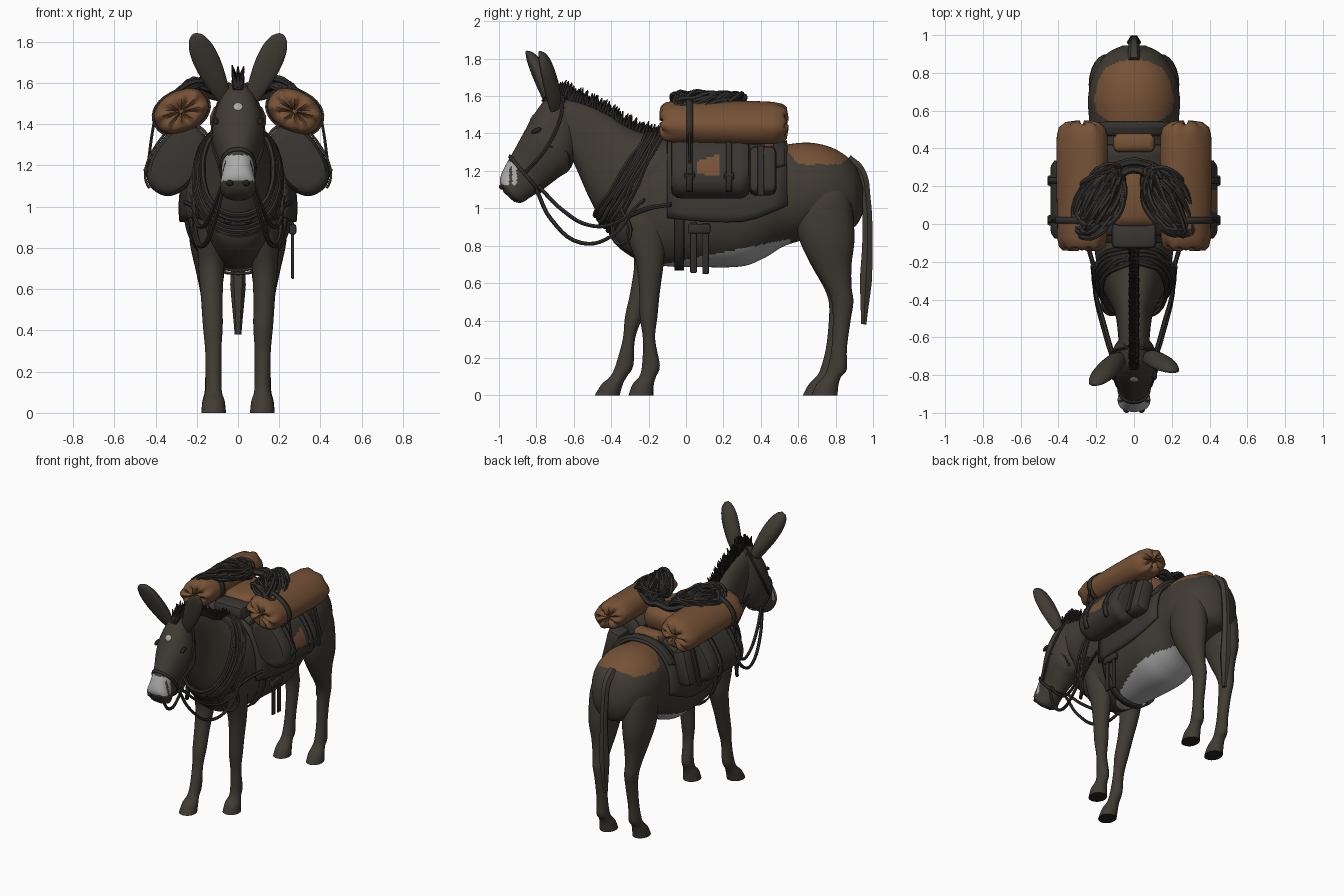
import bpy, bmesh, math, random
from mathutils import Vector, Matrix, Euler

if "Cube" in bpy.data.objects:
    bpy.data.objects.remove(bpy.data.objects["Cube"])

random.seed(4)
V = Vector


def mat(name, r, g, b):
    m = bpy.data.materials.new(name)
    m.diffuse_color = (r, g, b, 1)
    m.use_nodes = True
    m.node_tree.nodes["Principled BSDF"].inputs["Base Color"].default_value = m.diffuse_color
    return m


FUR = mat("dark_fur", .052, .044, .034)
PACK = mat("pack_cloth", .042, .038, .032)
STRAP = mat("strap_leather", .032, .029, .026)
BROWN = mat("brown_canvas", .180, .084, .037)
PALE = mat("pale_fur", .40, .40, .40)
MANE = mat("mane_black", .018, .016, .014)


def finish(name, me, mats, angle=45):
    o = bpy.data.objects.new(name, me)
    bpy.context.collection.objects.link(o)
    for m in mats:
        me.materials.append(m)
    me.shade_smooth()
    me.set_sharp_from_angle(angle=math.radians(angle))
    return o


def smooth(st, sub):
    """Catmull-Rom interpolation of station tuples."""
    out, n = [], len(st)
    for i in range(n - 1):
        a, b, c, d = [V(st[min(max(i + k, 0), n - 1)]) for k in (-1, 0, 1, 2)]
        for j in range(sub):
            t = j / sub
            out.append(.5 * (2*b + (c-a)*t + (2*a - 5*b + 4*c - d)*t*t + (3*b - a - 3*c + d)*t**3))
    return out + [V(st[-1])]


def ring(c, u, v, n=32, e=.9, a0=0, a1=360):
    """Super-ellipse points; angle 0 points along v, 90 along u."""
    full = a1 - a0 >= 360
    pts = []
    for i in range(n if full else n + 1):
        a = math.radians(a0 + (a1 - a0) * i / n)
        s, k = math.sin(a), math.cos(a)
        pts.append(c + u * math.copysign(abs(s)**e, s) + v * math.copysign(abs(k)**e, k))
    return pts


def loft(name, rings, mats, rule=None, sheet=0, closed=True, angle=45):
    """Skin rings; sheet > 0 makes an uncapped shell of that thickness."""
    n = len(rings[0])
    verts = [p for r in rings for p in r]
    faces = [(i*n + j, i*n + (j+1) % n, (i+1)*n + (j+1) % n, (i+1)*n + j)
             for i in range(len(rings) - 1) for j in range(n if closed else n - 1)]
    if not sheet:
        faces += [tuple(range(n))[::-1], tuple(range((len(rings)-1)*n, len(rings)*n))]
    me = bpy.data.meshes.new(name)
    me.from_pydata(verts, [], faces)
    bm = bmesh.new()
    bm.from_mesh(me)
    bmesh.ops.recalc_face_normals(bm, faces=bm.faces)
    bm.to_mesh(me)
    bm.free()
    o = finish(name, me, mats, angle)
    if rule:
        for p in me.polygons:
            p.material_index = rule(p.center, p.normal)
    if sheet:
        m = o.modifiers.new("thickness", 'SOLIDIFY')
        m.thickness, m.offset = sheet, 0
    return o


def section(s, scale=1, **k):
    """Ring from (top y, top z, bottom y, bottom z, half width, centre x)."""
    t, b = V((s[5], s[0], s[1])), V((s[5], s[2], s[3]))
    return ring((t+b)/2, V((s[4]*scale, 0, 0)), (t-b)/2*scale, **k)


def tubes(name, paths, r, m, closed=False, radii=None, res=5):
    cu = bpy.data.curves.new(name, 'CURVE')
    cu.dimensions, cu.bevel_depth, cu.bevel_resolution = '3D', r, 1
    cu.resolution_u, cu.use_fill_caps = res, True
    for path in paths:
        sp = cu.splines.new('BEZIER')
        sp.bezier_points.add(len(path) - 1)
        sp.use_cyclic_u = closed
        for i, (bp, p) in enumerate(zip(sp.bezier_points, path)):
            bp.co, bp.handle_left_type, bp.handle_right_type = p, 'AUTO', 'AUTO'
            bp.radius = radii[i] if radii else 1
    tmp = bpy.data.objects.new("tmp", cu)
    me = bpy.data.meshes.new_from_object(tmp)
    bpy.data.objects.remove(tmp)
    me.materials.clear()
    return finish(name, me, [m])


def solid(name, loc, size, m, rot=(0, 0, 0), ball=False, bevel=.01):
    bm = bmesh.new()
    if ball:
        bmesh.ops.create_uvsphere(bm, u_segments=16, v_segments=10, radius=.5)
    else:
        bmesh.ops.create_cube(bm, size=1)
    bm.transform(Matrix.LocRotScale(V(loc), Euler(rot), V(size)))
    if not ball:
        bmesh.ops.bevel(bm, geom=bm.edges[:], offset=bevel, segments=2, affect='EDGES', profile=.5)
    me = bpy.data.meshes.new(name)
    bm.to_mesh(me)
    bm.free()
    return finish(name, me, [m])


# Torso with brown rump patch and pale belly
T = [(-.43, 1.06, .92, .07), (-.38, 1.2, .81, .15), (-.25, 1.33, .72, .19), (-.1, 1.35, .69, .215),
     (.1, 1.31, .685, .25), (.3, 1.30, .69, .265), (.42, 1.315, .735, .255), (.53, 1.34, .80, .238),
     (.67, 1.35, .84, .243), (.8, 1.315, .87, .212), (.9, 1.235, .90, .145), (.945, 1.12, .97, .06)]
torso = smooth([(y, t, y, b, w, 0) for y, t, b, w in T], 14)


def torso_rule(c, n):
    if c.z > 1.235 and (c.x/.23)**2 + ((c.y - .69)/.18)**2 < 1:
        return 1
    return 2 if -.16 < c.y < .56 and c.z < .725 + .2*c.y else 0


loft("torso", [section(s, n=128, e=.95) for s in torso], [FUR, BROWN, PALE], torso_rule)


def torso_at(y):
    for a, b in zip(torso, torso[1:]):
        if a[0] <= y <= b[0]:
            return a.lerp(b, (y - a[0]) / (b[0] - a[0]))


# Neck and head
NECK = [(-.70, 1.59, -.64, 1.32, .08, 0), (-.57, 1.57, -.59, 1.22, .085, 0), (-.43, 1.51, -.52, 1.06, .10, 0),
        (-.30, 1.43, -.46, .95, .14, 0), (-.15, 1.38, -.38, .84, .185, 0), (.02, 1.33, -.2, .78, .19, 0)]
loft("neck", [section(s) for s in smooth(NECK, 5)], [FUR])
HEAD = [(-.66, 1.61, -.58, 1.42, .06, 0), (-.75, 1.58, -.585, 1.31, .10, 0), (-.82, 1.49, -.62, 1.21, .125, 0),
        (-.87, 1.40, -.68, 1.165, .115, 0), (-.925, 1.30, -.76, 1.105, .085, 0), (-.97, 1.22, -.83, 1.06, .08, 0),
        (-.995, 1.15, -.88, 1.03, .085, 0), (-.975, 1.085, -.92, 1.035, .05, 0)]
head = smooth(HEAD, 10)
loft("head", [section(s, n=64) for s in head], [FUR, PALE],
     lambda c, n: int(1.125 < c.z < 1.25 and c.y < -.905 and not (abs(c.x) > .06 and -.945 < c.y < -.93)))
solid("forehead_spot", (0, -.822, 1.485), (.045, .045, .012), PALE, (.98, 0, 0), ball=True)
for s in (1, -1):
    solid("eye", (s*.108, -.80, 1.415), (.03, .06, .025), MANE, (.4, 0, 0), ball=True)
    solid("nostril", (s*.04, -.985, 1.115), (.035, .03, .03), MANE, ball=True)

# Cupped ears
for s, ty in ((1, -.77), (-1, -.84)):
    base, tip = V((s*.07, -.70, 1.53)), V((s*.212, ty, 1.835))
    ax = (tip - base).normalized()
    u = V((0, 1, 0)).cross(ax).normalized()
    v = ax.cross(u)
    rings = []
    for t, w, d in smooth([(0, .035, .04), (.2, .05, .062), (.5, .063, .064), (.75, .06, .055), (.92, .042, .037), (1, .015, .012)], 4):
        r = ring(base.lerp(tip, t), u*w, v*d, n=20, e=1)
        c = base.lerp(tip, t)
        for p in r:  # push the front side inward to make a hollow
            f = (p - c).dot(V((0, -1, 0)))
            if f > 0:
                p.y += f*.75
        rings.append([p - V((0, .015, 0)) for p in r])
    loft("ear", rings, [FUR], angle=70)

# Legs: (front y, back y, z, x, half width), sheared for the stance
FORE = [(-.33, -.12, 1.08, .12, .05), (-.34, -.10, .95, .125, .07), (-.31, -.11, .83, .128, .07),
        (-.265, -.12, .7, .13, .062), (-.25, -.14, .55, .127, .052), (-.247, -.153, .42, .122, .048),
        (-.23, -.165, .3, .12, .039), (-.235, -.14, .16, .118, .039), (-.25, -.16, .1, .118, .04),
        (-.285, -.172, .06, .118, .053), (-.308, -.175, 0, .118, .06)]
HIND = [(.68, .82, 1.2, .10, .07), (.60, .875, 1.08, .125, .105), (.58, .895, .95, .135, .105), (.61, .90, .82, .14, .093),
        (.67, .885, .7, .135, .072), (.745, .885, .58, .13, .052), (.778, .895, .5, .125, .046),
        (.785, .88, .4, .12, .04), (.778, .86, .25, .12, .037), (.755, .86, .14, .12, .04),
        (.735, .83, .1, .12, .042), (.695, .815, .055, .12, .053), (.67, .81, 0, .12, .058)]
for s in (1, -1):
    for name, st, sh in (("front_leg", FORE, -.18), ("hind_leg", HIND, -.045)):
        rs = []
        for f, b, z, x, w in smooth(st, 4):
            d = sh * max(0, 1 - z/.75) if s < 0 else 0
            rs.append(section((f+d, z, b+d, z, w, s*x), n=24, e=1))
        loft(name, rs, [FUR, MANE], lambda c, n: int(n.z < -.9 and c.z < .01))

# Tail and mane
tubes("tail", [[(0, .86, 1.26), (0, .93, 1.2), (0, .962, 1.05), (0, .97, .85), (0, .962, .62), (0, .95, .38)]],
      .036, FUR, radii=[1, .85, .8, .85, 1.05, .45])
bm = bmesh.new()
CREST = smooth([(-.74, 1.585), (-.66, 1.615), (-.55, 1.565), (-.43, 1.505), (-.3, 1.425), (-.15, 1.375)], 9)
for y, z in CREST:
    for k in (-1, 0, 1):
        h = random.uniform(.06, .11)
        bmesh.ops.create_cone(bm, cap_ends=True, segments=5, radius1=.022, radius2=.003, depth=h,
                              matrix=Matrix.Translation((k*.016, y, z + h*.2)) @
                              Euler((random.uniform(-.5, .1), k*.25, 0)).to_matrix().to_4x4())
me = bpy.data.meshes.new("mane")
bm.to_mesh(me)
bm.free()
finish("mane", me, [MANE])

# Saddle blanket, girth and arched pads fitted to the torso
def wrap(name, y0, y1, scale, a, thick, m, steps=8):
    loft(name, [section(torso_at(y0 + (y1-y0)*i/steps), scale, n=32, a0=-a, a1=a) for i in range(steps + 1)],
         [m], sheet=thick, closed=a >= 180)


wrap("blanket", -.1, .54, 1.05, 100, .02, PACK)
wrap("saddle_pad", -.06, .42, 1.11, 70, .03, PACK)
wrap("cantle", .47, .53, 1.09, 60, .04, STRAP, 3)
wrap("girth", -.06, -.01, 1.04, 180, .012, STRAP, 2)
solid("pommel_pack", (0, -.06, 1.42), (.24, .14, .1), PACK, bevel=.03)
solid("centre_bundle", (0, .16, 1.42), (.27, .36, .16), BROWN, bevel=.06)
solid("rear_bundle", (0, .43, 1.36), (.22, .1, .08), BROWN, bevel=.03)

for s in (1, -1):
    # Brown bedroll with gathered, bulging ends
    ca, sa = math.cos(.5), math.sin(.5)
    u, v = V((s*ca, 0, -sa))*.14, V((s*sa, 0, ca))*.1
    c = V((s*.275, 0, 1.462))
    rs = []
    for y, k, fold in ((-.105, .08, 0), (-.12, .2, .3), (-.13, .45, .16), (-.132, .7, .1), (-.115, .88, .05), (-.07, .98, .01),
                       (.02, .98, 0), (.2, 1.01, .01), (.38, 1.02, 0), (.47, .99, .01), (.515, .88, .05),
                       (.533, .7, .1), (.533, .45, .16), (.525, .2, .3), (.51, .08, 0)):
        o = c + V((0, y, -.012*y))
        r = ring(o, u*k, v*k, n=36, e=.92)
        rs.append([o + (p - o)*(1 + fold*math.sin(i*math.tau/6 + 1)) + V((0, .08*fold*math.cos(i*math.tau/4.5), 0))
                   for i, p in enumerate(r)])
    loft("bedroll", rs, [BROWN], angle=60)
    loft("bedroll_strap", [ring(c + V((0, .02+d, 0)), u*1.03, v*1.03, n=28) for d in (-.018, .018)],
         [STRAP], sheet=.01)
    # Pannier with flap, patch, straps and buckles
    pv, pu = V((-s*.54, 0, .84))*.185, V((s*.84, 0, .54))*.118
    pc = V((s*.295, 0, 1.225))
    rs = [ring(pc + V((0, y, 0)), pu*k, pv*k, n=96, e=.85) for y, k in
          [(-.08, .7), (-.075, .86), (-.05, .97)] + [(-.02 + .01*i, 1) for i in range(32)] +
          [(.31, .97), (.335, .86), (.34, .7)]]
    loft("pannier", rs, [PACK, BROWN],
         lambda p, n: int(p.x > .34 and .06 < p.y < .185 and 1.18 + .25*max(0, .1 - p.y) < p.z < 1.25 + .35*(p.y - .06)
                          and n.x > .2))
    loft("pannier_flap", [ring(pc + V((0, y, 0)), pu*1.05, pv*1.05, n=14, e=.85, a0=-30, a1=42)
                          for y in (-.07, .13, .33)], [PACK], sheet=.014, closed=False)
    for y in (.02, .23):
        loft("pannier_strap", [ring(pc + V((0, y+d, 0)), pu*1.06, pv*1.04, n=24, e=.85, a0=-20, a1=165)
                               for d in (-.016, .016)], [STRAP], sheet=.012, closed=False)
        solid("buckle", (s*.43, y, 1.16), (.035, .055, .07), STRAP, (0, s*.5, 0))
    solid("rear_pouch", (s*.295, .41, 1.2), (.11, .15, .26), PACK, (0, -s*.25, 0), bevel=.035)
    solid("pouch_strap", (s*.36, .40, 1.2), (.015, .035, .27), STRAP, (0, -s*.25, 0), bevel=.004)
    tubes("tie_cord", [[(s*.40, .02, 1.45), (s*.42, .02, 1.33), (s*.44, .02, 1.17)]], .008, STRAP)
    # Coiled rope draped over the bedroll
    loops = []
    for i in range(14):
        w, l, th = .015 + .0085*i, .13 + random.uniform(.01, .08), .5 + random.uniform(-.13, .13)
        pts = []
        for k in range(12):
            a = k * math.tau / 12
            p, q = l*math.cos(a), w*math.sin(a)
            x = .185 - p*math.sin(th) + q*math.cos(th)
            y = .12 + p*math.cos(th) + q*math.sin(th)
            z = 1.59 - .8*max(0, x - .22) - .6*max(0, .14 - x) + random.uniform(-.02, .03)
            pts.append((s*x, y, z))
        loops.append(pts)
    tubes("rope_coil", loops, .014, STRAP, closed=True, res=3)
    # Reins
    tubes("reins", [[(s*.07, -.80, 1.1), (s*.11, -.72, .94), (s*.16, -.56, .815), (s*.2, -.40, .85), (s*.21, -.27, 1.0)],
                    [(s*.07, -.79, 1.12), (s*.12, -.66, .99), (s*.16, -.52, .91), (s*.2, -.38, .92), (s*.22, -.22, 1.05)]],
          .011, STRAP)
    # Bridle cheek strap and side line
    tubes("cheek_strap", [[(s*.087, -.86, 1.19), (s*.122, -.755, 1.31), (s*.105, -.675, 1.47), (s*.04, -.655, 1.6)],
                          [(s*.122, -.73, 1.33), (s*.09, -.64, 1.3), (s*.05, -.62, 1.22)]], .009, STRAP)
    tubes("breast_strap", [[(s*.10, -.42, .93), (s*.18, -.33, .95), (s*.22, -.2, 1.0), (s*.255, -.08, 1.02)],
                           [(s*.19, -.35, 1.0), (s*.21, -.3, .86), (s*.17, -.36, .81), (s*.12, -.4, .93)]], .012, STRAP)

tubes("rope_tie", [[(-.2, .26, 1.57), (-.08, .31, 1.53), (0, .33, 1.55), (.08, .31, 1.53), (.2, .26, 1.57)],
                   [(-.14, .2, 1.57), (0, .29, 1.54), (.14, .2, 1.57)]], .022, STRAP)

# Bridle band
loft("noseband", [section(head[i], 1.05) for i in (42, 44)], [STRAP], sheet=.008)

# Collar ropes around the base of the neck
collar = []
for i in range(6):
    s = (-.12 - .018*i, 1.40, -.40 - .018*i, .86 + .02*i, .21 - .009*i + random.uniform(0, .015), 0)
    collar.append([p + V((0, random.uniform(-.01, .01), 0)) for p in section(s, 1, n=16)])
tubes("collar_ropes", collar, .013, STRAP, closed=True, res=3)
solid("chest_buckle", (0, -.455, .95), (.13, .03, .06), STRAP)

# Loose straps hanging on the right side
for y, z in ((.04, .79), (.105, .785)):
    solid("hanging_strap", (.265, y, z), (.014, .035, .27), STRAP, bevel=.004)
solid("hanging_buckle", (.265, .07, .89), (.035, .12, .05), STRAP)
